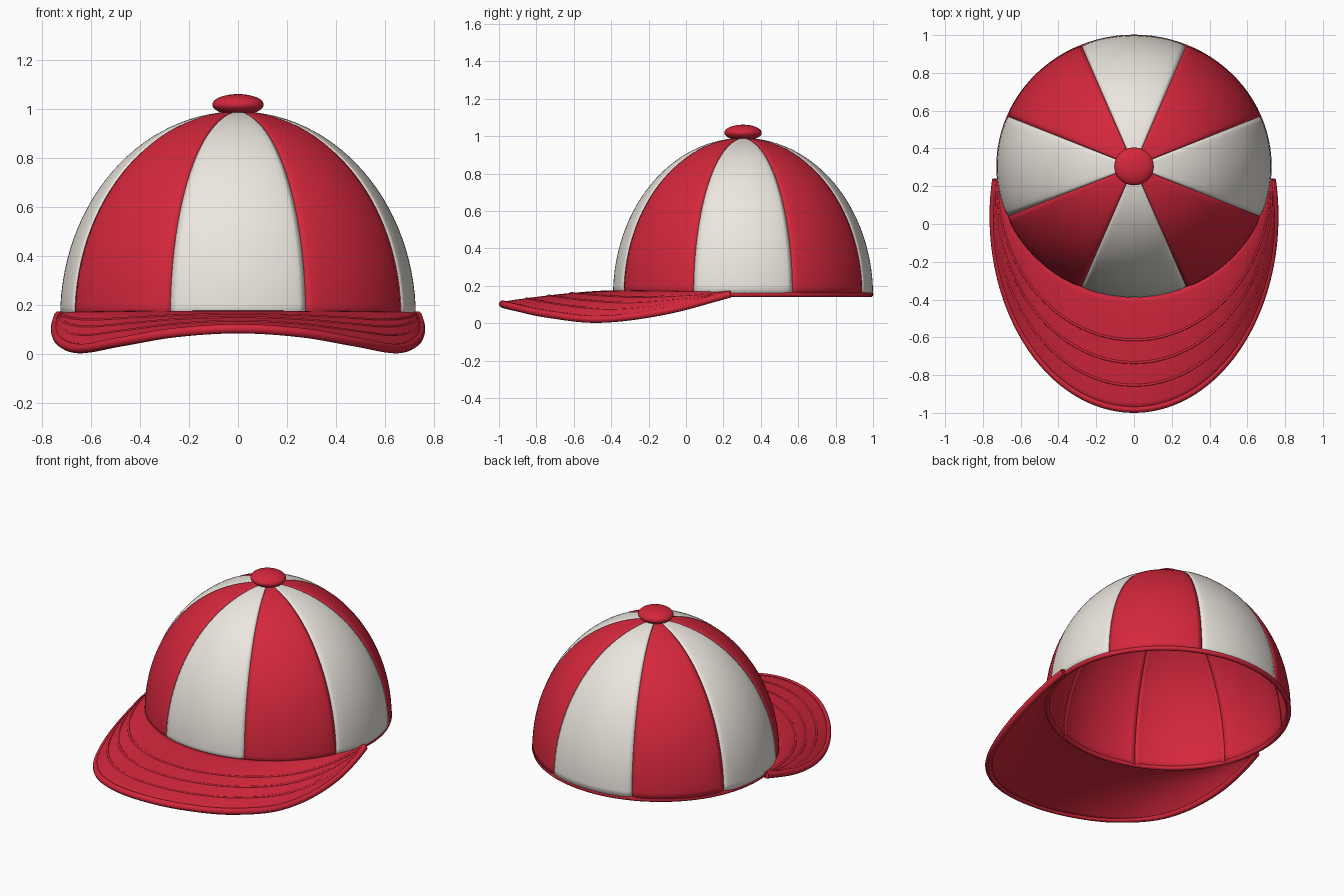
import bpy, bmesh
from math import sin, cos, pi, radians

if "Cube" in bpy.data.objects:
    bpy.data.objects.remove(bpy.data.objects["Cube"])


def material(name, rgb):
    m = bpy.data.materials.new(name)
    m.diffuse_color = (*rgb, 1)
    m.use_nodes = True
    m.node_tree.nodes["Principled BSDF"].inputs["Base Color"].default_value = m.diffuse_color
    return m


RED = material("red cloth", (0.66, 0.02, 0.045))
WHITE = material("white cloth", (0.84, 0.80, 0.74))
CY, RX, RY, Z0, H = 0.305, 0.727, 0.695, 0.15, 0.84   # dome ellipsoid


def grid(name, fn, nu, nv, mat, thickness, offset):
    """Surface fn(u, v) with u, v in 0..1, given a thickness."""
    bm = bmesh.new()
    rows = [[bm.verts.new(fn(i / nu, j / nv)) for i in range(nu + 1)]
            for j in range(nv + 1)]
    for j in range(nv):
        for i in range(nu):
            bm.faces.new((rows[j][i], rows[j][i + 1],
                          rows[j + 1][i + 1], rows[j + 1][i]))
    bmesh.ops.remove_doubles(bm, verts=bm.verts, dist=1e-5)
    me = bpy.data.meshes.new(name)
    bm.to_mesh(me)
    bm.free()
    me.materials.append(mat)
    ob = bpy.data.objects.new(name, me)
    bpy.context.collection.objects.link(ob)
    mod = ob.modifiers.new("thickness", "SOLIDIFY")
    mod.thickness, mod.offset = thickness, offset
    smooth(ob)
    return ob


def smooth(ob):
    bpy.ops.object.select_all(action='DESELECT')
    ob.select_set(True)
    bpy.context.view_layer.objects.active = ob
    bpy.ops.object.shade_smooth_by_angle(angle=radians(40))


def tube(name, pts, radius, mat, closed=False):
    cu = bpy.data.curves.new(name, 'CURVE')
    cu.dimensions = '3D'
    cu.bevel_depth, cu.bevel_resolution, cu.use_fill_caps = radius, 3, True
    sp = cu.splines.new('POLY')
    sp.points.add(len(pts) - 1)
    for p, co in zip(sp.points, pts):
        p.co = (*co, 1)
    sp.use_cyclic_u = closed
    cu.materials.append(mat)
    ob = bpy.data.objects.new(name, cu)
    bpy.context.collection.objects.link(ob)


# Crown: eight panels that dip slightly at their seams, with a red lining
def panel(k, scale, dip):
    def fn(u, v):
        a = (k - 0.5 + u) * pi / 4
        e = v * pi / 2
        s = scale - dip * abs(2 * u - 1) ** 14
        return (RX * s * cos(e) * sin(a), CY - RY * s * cos(e) * cos(a),
                Z0 + H * s * sin(e))
    return fn


for k in range(8):
    grid(f"crown_panel_{k + 1}", panel(k, 1.0, 0.007), 20, 28,
         RED if k % 2 else WHITE, 0.012, -1)
    grid(f"lining_panel_{k + 1}", panel(k, 0.975, 0.006), 20, 28, RED, 0.008, -1)

# Sweatband rim round the bottom opening
tube("bottom_rim", [(RX * 0.982 * sin(t * pi / 48), CY - RY * 0.982 * cos(t * pi / 48), 0.154)
                    for t in range(96)], 0.015, RED, True)

# Button on top
bpy.ops.mesh.primitive_uv_sphere_add(segments=40, ring_count=20, location=(0, CY, 1.018))
button = bpy.context.object
button.name = "top_button"
button.scale = (0.105, 0.1, 0.043)
button.data.materials.append(RED)
smooth(button)

# Brim: blends from the crown ellipse to a longer, drooping outer ellipse
EDGE_Z = [0.102, 0.086, 0.048, 0.021, 0.062, 0.155]


def edge_height(t):
    f = abs(t) * 5
    i = min(int(f), 4)
    f -= i
    p0, p1, p2 = EDGE_Z[abs(i - 1)], EDGE_Z[i], EDGE_Z[i + 1]
    p3 = EDGE_Z[i + 2] if i < 4 else 2 * p2 - p1
    return 0.5 * (2 * p1 + (p2 - p0) * f + (2 * p0 - 5 * p1 + 4 * p2 - p3) * f * f
                  + (3 * p1 - p0 - 3 * p2 + p3) * f ** 3)


def brim(u, v, lift=0.0):
    t = 2 * u - 1
    a, b = radians(101) * t, radians(85) * t
    xi, yi = RX * 0.985 * sin(b), CY - RY * 0.985 * cos(b)
    xo, yo = 0.745 * sin(a), 0.04 - 1.02 * cos(a)
    zi = 0.155 + 0.008 * cos(b)
    return (xi + (xo - xi) * v, yi + (yo - yi) * v,
            zi + (edge_height(t) - zi) * v ** 1.5 + lift)


N = 80
grid("brim", brim, N, 16, RED, 0.026, 0)
tube("brim_edge", [brim(i / N, 1) for i in range(N + 1)], 0.02, RED)
for n, v in enumerate((0.39, 0.59, 0.79)):
    tube(f"brim_stitch_{n + 1}", [brim(i / N, v, 0.011) for i in range(N + 1)], 0.007, RED)
